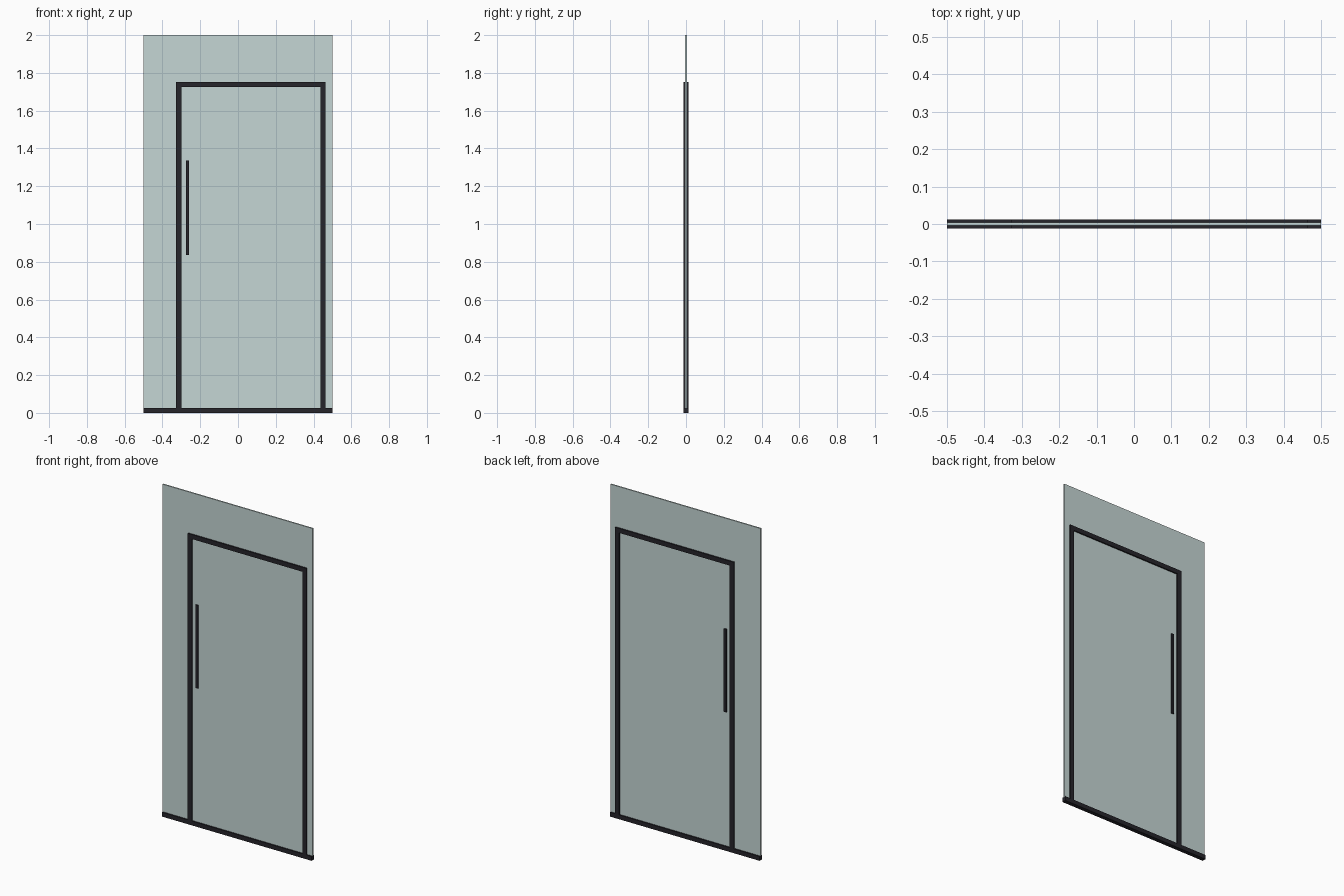
import bpy

if "Cube" in bpy.data.objects:
    bpy.data.objects.remove(bpy.data.objects["Cube"], do_unlink=True)


def material(name, rgb, alpha=1.0):
    mat = bpy.data.materials.new(name)
    mat.use_nodes = True
    mat.diffuse_color = (*rgb, alpha)
    shader = mat.node_tree.nodes["Principled BSDF"]
    shader.inputs["Base Color"].default_value = (*rgb, 1.0)
    shader.inputs["Alpha"].default_value = alpha
    return mat


def box(name, x, y, z, mat):
    """Box spanning the (low, high) pair given for each axis."""
    spans = (x, y, z)
    bpy.ops.mesh.primitive_cube_add(size=1, location=[(a + b) / 2 for a, b in spans])
    obj = bpy.context.object
    obj.name = name
    obj.scale = [b - a for a, b in spans]
    bpy.ops.object.transform_apply(location=False, rotation=False, scale=True)
    obj.data.materials.append(mat)
    return obj


glass = material("pale grey green glass", (0.56, 0.67, 0.66), 0.6)
metal = material("dark metal", (0.019, 0.018, 0.024))

DEPTH = (-0.012, 0.012)
SILL, TOP, BAR = 0.026, 1.753, 0.027
LEFT, RIGHT = 0.464, -0.327

# Glass pane
box("glass_pane", (-0.5, 0.5), (-0.004, 0.004), (SILL, 2.0), glass)

# Floor channel and door frame
box("floor_channel", (-0.5, 0.5), DEPTH, (0, SILL), metal)
box("right_stile", (RIGHT, RIGHT + BAR), DEPTH, (SILL, TOP - BAR), metal)
box("left_stile", (LEFT - BAR, LEFT), DEPTH, (SILL, TOP - BAR), metal)
box("top_rail", (RIGHT, LEFT), DEPTH, (TOP - BAR, TOP), metal)

# Pull handle, showing on both faces of the glass
box("pull_handle", (-0.276, -0.26), DEPTH, (0.835, 1.335), metal)
